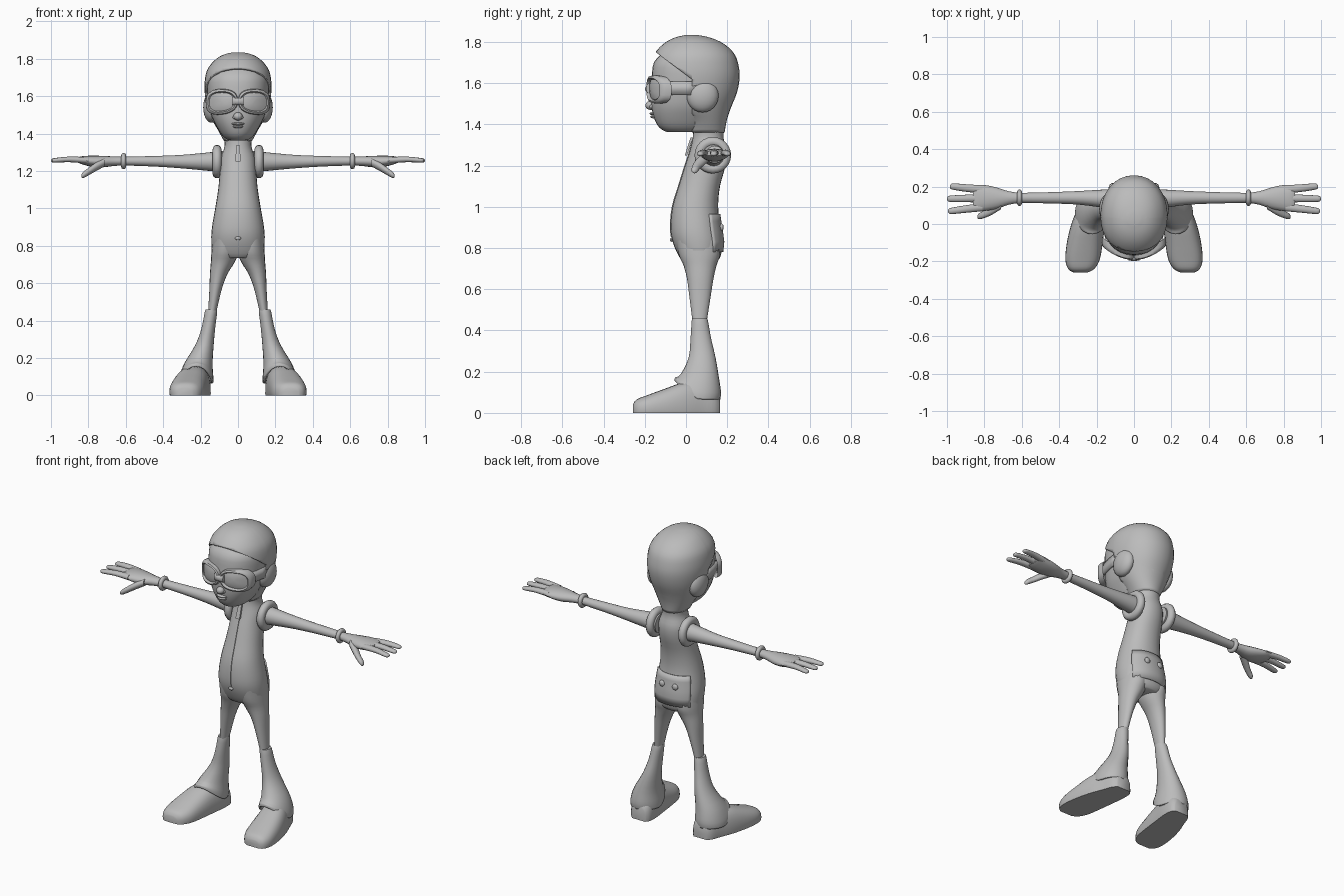
import bpy, bmesh, math
from mathutils import Vector

grey = bpy.data.materials.new("plain grey")
grey.diffuse_color = (0.5, 0.5, 0.5, 1)


def finish(name, bm, mirror=False, thick=0, angle=50):
    bmesh.ops.recalc_face_normals(bm, faces=bm.faces)
    me = bpy.data.meshes.new(name)
    bm.to_mesh(me)
    bm.free()
    ob = bpy.data.objects.new(name, me)
    bpy.context.collection.objects.link(ob)
    me.materials.append(grey)
    if thick:
        s = ob.modifiers.new("thickness", 'SOLIDIFY')
        s.thickness = thick
        s.offset = -1
    if mirror:
        ob.modifiers.new("mirror", 'MIRROR').use_mirror_merge = False
    bpy.ops.object.select_all(action='DESELECT')
    ob.select_set(True)
    bpy.context.view_layer.objects.active = ob
    bpy.ops.object.shade_smooth_by_angle(angle=math.radians(angle))
    return ob


def dense(keys, k=3):
    """Smoothly interpolate a short list of section settings."""
    out = []
    for i in range(len(keys) - 1):
        a, b, c, d = (keys[max(0, min(len(keys) - 1, i + j))] for j in (-1, 0, 1, 2))
        for s in range(k):
            t = s / k
            out.append([q + 0.5 * t * (r - p + t * (2 * p - 5 * q + 4 * r - w + t * (3 * (q - r) + w - p)))
                        for p, q, r, w in zip(a, b, c, d)])
    return out + [list(keys[-1])]


def spow(v, e):
    return math.copysign(abs(v) ** e, v)


def loft_bm(rings, closed=True, caps=(True, True)):
    bm = bmesh.new()
    vs = [[bm.verts.new(p) for p in r] for r in rings]
    n = len(vs[0])
    for a, b in zip(vs, vs[1:]):
        for i in range(n if closed else n - 1):
            j = (i + 1) % n
            bm.faces.new((a[i], a[j], b[j], b[i]))
    for cap, ring in zip(caps, (vs[0], vs[-1])):
        if cap:
            bm.faces.new(ring)
    return bm


def level(key, n=28, e=2.0, a0=0, a1=360, grow=0):
    """Horizontal section from z, x range and y range."""
    z, x0, x1, y0, y1 = key[:5]
    pts = []
    for i in range(n):
        a = math.radians(a0 + (a1 - a0) * i / (n if a1 - a0 == 360 else n - 1))
        x = (x0 + x1) / 2 + ((x1 - x0) / 2 + grow) * spow(math.cos(a), 2 / e)
        y = (y0 + y1) / 2 + ((y1 - y0) / 2 + grow) * spow(math.sin(a), 2 / e)
        lift = key[5] * max(0, (0.07 - y) / 0.125) ** 1.5 if len(key) > 5 else 0
        pts.append((x, y, z + lift))
    return pts


def sym(keys):
    return [(z, -r, r, a, b) for z, r, a, b in keys]


def ball(name, loc, size, mirror=False, seg=20):
    bm = bmesh.new()
    bmesh.ops.create_uvsphere(bm, u_segments=seg, v_segments=seg // 2, radius=1)
    for v in bm.verts:
        v.co = Vector(loc) + Vector(v.co[i] * size[i] for i in range(3))
    return finish(name, bm, mirror)


def limb(name, keys, n=16, k=3, caps=(True, True), mirror=True):
    """Tube mostly along x: x, y, z, half depth in y, half height in z."""
    rings = [[(x, y + ry * math.cos(2 * math.pi * i / n), z + rz * math.sin(2 * math.pi * i / n))
              for i in range(n)] for x, y, z, ry, rz in dense(keys, k)]
    return finish(name, loft_bm(rings, caps=caps), mirror)


def ring(name, x, y, z, major, minor, wide):
    """Rolled cuff around the x axis."""
    rings = [[(x + wide * math.cos(b), y + (major + minor * math.sin(b)) * math.cos(a),
               z + (major + minor * math.sin(b)) * math.sin(a))
              for b in (2 * math.pi * j / 10 for j in range(10))]
             for a in (2 * math.pi * i / 24 for i in range(25))]
    bm = loft_bm(rings, caps=(False, False))
    bmesh.ops.remove_doubles(bm, verts=bm.verts, dist=1e-5)
    return finish(name, bm, True)


# body suit with neck
torso = dense(sym([(0.735, 0.10, -0.015, 0.15), (0.76, 0.135, -0.035, 0.168), (0.83, 0.143, -0.065, 0.178),
                   (0.9, 0.139, -0.075, 0.168), (1.0, 0.122, -0.066, 0.156), (1.1, 0.106, -0.036, 0.165),
                   (1.2, 0.097, -0.005, 0.192), (1.27, 0.092, 0.018, 0.197), (1.33, 0.072, 0.032, 0.183),
                   (1.38, 0.075, 0.035, 0.185), (1.45, 0.09, 0.03, 0.19)]))
finish("body_suit", loft_bm([level(k, e=2.15) for k in torso]))

# trouser legs, bell bottoms and shoes
legs = dense([(0.86, 0.01, 0.135, -0.05, 0.16), (0.77, 0.0, 0.142, -0.035, 0.165), (0.715, 0.016, 0.145, -0.012, 0.148),
              (0.65, 0.056, 0.15, 0.005, 0.133), (0.567, 0.087, 0.153, 0.016, 0.12), (0.44, 0.117, 0.16, 0.032, 0.1)])
finish("trouser_leg", loft_bm([level(k, 20) for k in legs]), True)
bells = dense([(0.458, 0.116, 0.17, 0.033, 0.1, 0), (0.45, 0.111, 0.177, 0.028, 0.106, 0), (0.36, 0.122, 0.195, 0.022, 0.122, 0),
               (0.27, 0.13, 0.228, 0.013, 0.143, 0), (0.17, 0.136, 0.288, -0.025, 0.16, 0.03),
               (0.1, 0.132, 0.313, -0.052, 0.17, 0.075), (0.065, 0.132, 0.316, -0.055, 0.166, 0.09)])
finish("bell_bottom", loft_bm([level(k, 24) for k in bells], caps=(True, False)), True, 0.012)

shoe = dense([(-0.258, 0.285, 0.04, 0.04), (-0.24, 0.282, 0.07, 0.065), (-0.19, 0.275, 0.092, 0.085),
              (-0.1, 0.263, 0.096, 0.118), (0, 0.245, 0.09, 0.152), (0.08, 0.225, 0.079, 0.15),
              (0.14, 0.215, 0.066, 0.12), (0.165, 0.212, 0.045, 0.08)])
rings = []
for y, cx, w, h in shoe:
    arc = [math.pi * i / 14 for i in range(15)]
    rings.append([(cx + w * spow(math.cos(a), 0.75), y, 0.012 + (h - 0.012) * math.sin(a) ** 0.75 if 0 < a < 3.14 else 0.012)
                  for a in arc] + [(cx - w * 0.97, y, 0), (cx + w * 0.97, y, 0)])
finish("shoe", loft_bm(rings), True)

# arms, shoulder rolls and cuffs
limb("arm", [(0.08, 0.132, 1.25, 0.058, 0.058), (0.15, 0.135, 1.25, 0.05, 0.05), (0.3, 0.14, 1.25, 0.036, 0.036),
             (0.45, 0.14, 1.252, 0.03, 0.028), (0.62, 0.14, 1.253, 0.026, 0.023)], 20)
ring("shoulder_roll", 0.112, 0.13, 1.25, 0.065, 0.025, 0.024)
ring("cuff_roll", 0.612, 0.14, 1.253, 0.03, 0.014, 0.013)

# hands
limb("palm", [(0.6, 0.14, 1.253, 0.025, 0.022), (0.67, 0.139, 1.252, 0.036, 0.026), (0.73, 0.138, 1.25, 0.056, 0.031),
              (0.79, 0.139, 1.253, 0.068, 0.029), (0.84, 0.139, 1.258, 0.07, 0.02), (0.86, 0.139, 1.259, 0.062, 0.012)])
for i, (y0, y1, tip) in enumerate(((0.185, 0.2, 0.985), (0.138, 0.135, 1.0), (0.09, 0.07, 0.995))):
    limb("finger_%d" % (i + 1), [(0.81, y0, 1.257, 0.022, 0.017), (0.9, (y0 + y1) / 2, 1.262, 0.02, 0.015),
                                 (tip - 0.02, y1, 1.257, 0.017, 0.012), (tip - 0.004, y1, 1.256, 0.011, 0.008),
                                 (tip, y1, 1.256, 0.003, 0.003)], 12)
limb("thumb", [(0.71, 0.105, 1.248, 0.025, 0.022), (0.76, 0.075, 1.222, 0.026, 0.023), (0.8, 0.052, 1.196, 0.02, 0.02),
               (0.828, 0.042, 1.178, 0.016, 0.016), (0.838, 0.039, 1.173, 0.005, 0.006)], 12)

# face
face = dense(sym([(1.362, 0.035, -0.085, 0.05), (1.37, 0.062, -0.11, 0.09), (1.395, 0.088, -0.138, 0.12),
                  (1.44, 0.116, -0.158, 0.15), (1.49, 0.14, -0.168, 0.18), (1.55, 0.155, -0.17, 0.21),
                  (1.62, 0.165, -0.167, 0.22), (1.7, 0.16, -0.156, 0.2), (1.75, 0.12, -0.11, 0.15)]))
finish("face", loft_bm([level(k, 32, 2.25) for k in face]))
ball("nose", (0, -0.172, 1.492), (0.024, 0.025, 0.022))
ball("nostril", (0.017, -0.165, 1.487), (0.012, 0.014, 0.011), True, 12)
ball("upper_lip", (0, -0.159, 1.452), (0.034, 0.018, 0.008))
ball("lower_lip", (0, -0.157, 1.437), (0.028, 0.017, 0.008))

# hood with an opening for the face
hood = dense(sym([(1.36, 0.075, 0.0, 0.187), (1.42, 0.108, -0.02, 0.198), (1.48, 0.142, -0.1, 0.218), (1.55, 0.166, -0.15, 0.246),
                  (1.62, 0.178, -0.17, 0.26), (1.68, 0.178, -0.172, 0.256), (1.74, 0.165, -0.155, 0.236),
                  (1.79, 0.127, -0.11, 0.185), (1.82, 0.082, -0.057, 0.12), (1.834, 0.03, 0.0, 0.055)]))
bm = loft_bm([level(k, 32, 2.1) for k in hood], caps=(False, True))
for co, no in (((0, 0.03, 0), (0, 1, 0)), ((0, 0, 1.64), (0, 0.75, 1))):
    bmesh.ops.bisect_plane(bm, geom=bm.verts[:] + bm.edges[:] + bm.faces[:], plane_co=co, plane_no=no)
hole = [f for f in bm.faces if f.calc_center_median().y < 0.03
        and f.calc_center_median().z < 1.64 - 0.75 * f.calc_center_median().y]
bmesh.ops.delete(bm, geom=hole, context='FACES')
finish("hood", bm, thick=0.014)
ball("ear_pad", (0.142, 0.08, 1.54), (0.044, 0.078, 0.082), True, 24)


# goggles: frame, lens and strap wrapped around the face
def eye(scale, out, n=32):
    pts = []
    for i in range(n):
        a = 2 * math.pi * i / n
        x = 0.086 + 0.084 * scale[0] * spow(math.cos(a), 0.8)
        z = 1.57 + 0.066 * scale[1] * spow(math.sin(a), 0.8) + 0.12 * (0.086 - x) * (math.sin(a) < 0)
        pts.append((x, -0.172 + 2.5 * x * x - out, z))
    return pts


finish("goggle_frame", loft_bm([eye((1, 1), -0.03), eye((1.03, 1.03), 0.0), eye((0.99, 0.98), 0.015),
                               eye((0.88, 0.83), 0.02), eye((0.8, 0.74), 0.012), eye((0.79, 0.73), 0.0)],
                              caps=(False, False)), True)
finish("goggle_lens", loft_bm([eye((0.82, 0.76), 0.004), eye((0.6, 0.56), 0.009), eye((0.3, 0.28), 0.012),
                              eye((0.05, 0.05), 0.013)], caps=(False, True)), True)
limb("goggle_bridge", [(-0.03, -0.18, 1.575, 0.014, 0.024), (0, -0.184, 1.572, 0.014, 0.018),
                       (0.03, -0.18, 1.575, 0.014, 0.024)], mirror=False)
strap = [[(x, y, 1.575 + h) for x, y in ((0.135, -0.125), (0.151, -0.09), (0.163, -0.04), (0.17, 0.0), (0.174, 0.05))]
         for h in (-0.032, 0.032)]
finish("goggle_strap", loft_bm(strap, False, (False, False)), True, 0.012)

# seat flap with buttons
flap = [level(min(torso, key=lambda k: abs(k[0] - z)), 17, 2.15, 35, 145, 0.008)
        for z in (0.79, 0.83, 0.877, 0.9, 0.935, 0.965)]
finish("seat_flap", loft_bm(flap, False, (False, False)), thick=0.012)
ball("flap_button", (0.045, 0.172, 0.9), (0.019, 0.011, 0.019), True, 16)

# front zip with pull tab
zip_path = [[(sx * 0.005, k[3] - d, k[0]) for sx, d in ((-1, -0.004), (-0.6, 0.003), (0.6, 0.003), (1, -0.004))]
            for k in torso if 0.84 < k[0] < 1.34]
finish("zip", loft_bm(zip_path))
bm = bmesh.new()
bmesh.ops.create_cube(bm, size=1)
for v in bm.verts:
    top = v.co.z > 0
    v.co = (v.co.x * (0.02 if top else 0.028), (0.028 if top else 0.0) + v.co.y * 0.012, 1.335 if top else 1.25)
finish("zip_pull", bm, angle=30)
ball("zip_stop", (0, -0.07, 0.84), (0.016, 0.008, 0.01), seg=12)
